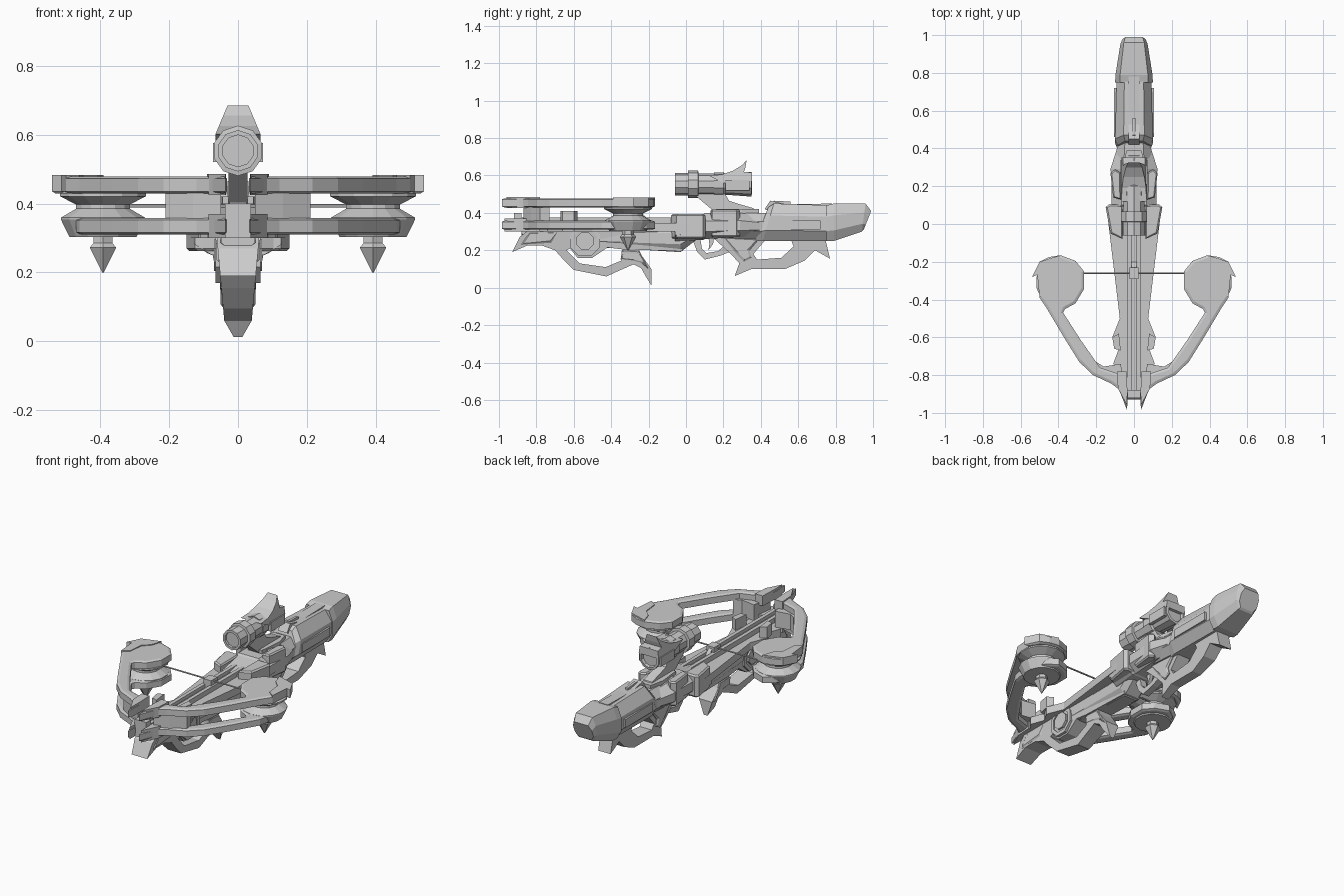
import bpy, bmesh, math
from mathutils import Vector

GREY = bpy.data.materials.new("matte grey")
GREY.diffuse_color = (0.6, 0.6, 0.6, 1)


def finish(name, bm, mirror=False):
    bmesh.ops.recalc_face_normals(bm, faces=bm.faces[:])
    me = bpy.data.meshes.new(name)
    bm.to_mesh(me)
    bm.free()
    me.materials.append(GREY)
    ob = bpy.data.objects.new(name, me)
    bpy.context.collection.objects.link(ob)
    if mirror:
        ob.modifiers.new("mirror", 'MIRROR')
    return ob


def bridge(bm, rings, closed=False):
    """Skin a list of equal vertex rings and cap the ends."""
    n = len(rings[0])
    pairs = list(zip(rings, rings[1:]))
    if closed:
        pairs.append((rings[-1], rings[0]))
    for a, b in pairs:
        for i in range(n):
            bm.faces.new((a[i], a[(i + 1) % n], b[(i + 1) % n], b[i]))
    if not closed:
        return [bm.faces.new(rings[0][::-1]), bm.faces.new(rings[-1])]


def loft(name, sections, top=0.55, bot=0.6):
    """Eight-sided hull along y: (y, z_low, z_high, half_width, y shift of the underside)."""
    bm = bmesh.new()
    rings = []
    for s in sections:
        y, lo, hi, w = s[:4]
        shift = s[4] if len(s) > 4 else 0
        h = hi - lo
        prof = [(bot, 0), (1, .28), (1, .68), (top, 1), (-top, 1), (-1, .68), (-1, .28), (-bot, 0)]
        rings.append([bm.verts.new((w * a, y + shift * (1 - t), lo + h * t)) for a, t in prof])
    bridge(bm, rings)
    return finish(name, bm)


def side_plate(name, pts, half, x=0.0, rim=0.0, depth=0.006):
    """Side outline (y, z) given thickness; half may be a function of z."""
    f = half if callable(half) else (lambda z: half)
    bm = bmesh.new()
    rings = [[bm.verts.new((x + s * f(z), y, z)) for y, z in pts] for s in (-1, 1)]
    caps = bridge(bm, rings)
    bmesh.ops.recalc_face_normals(bm, faces=bm.faces[:])
    if rim:
        for c in caps:
            bmesh.ops.inset_region(bm, faces=[c], thickness=rim, depth=depth)
    return finish(name, bm, mirror=x != 0)


def plan_plate(name, pts, lo, hi, rim=0.0, depth=0.008):
    """Plan outline (x, y) raised from lo to hi, mirrored left and right."""
    bm = bmesh.new()
    rings = [[bm.verts.new((x, y, z)) for x, y in pts] for z in (lo, hi)]
    caps = bridge(bm, rings)
    bmesh.ops.recalc_face_normals(bm, faces=bm.faces[:])
    if rim:
        for c in caps:
            bmesh.ops.inset_region(bm, faces=[c], thickness=rim, depth=depth)
    return finish(name, bm, True)


def lathe(name, prof, centre, axis, n, mirror=False, closed=False):
    """Turn (radius, offset) pairs about the given axis."""
    bm = bmesh.new()
    rings = []
    for r, d in prof:
        ring = []
        for i in range(n):
            a = 2 * math.pi * (i + .5) / n
            u, v = r * math.cos(a), r * math.sin(a)
            p = {'X': (d, u, v), 'Y': (u, d, v), 'Z': (u, v, d)}[axis]
            ring.append(bm.verts.new(Vector(centre) + Vector(p)))
        rings.append(ring)
    bridge(bm, rings, closed)
    return finish(name, bm, mirror)


def box(name, x, y, z, mirror=False):
    pts = [(y[0], z[0]), (y[1], z[0]), (y[1], z[1]), (y[0], z[1])]
    ob = side_plate(name, pts, (x[1] - x[0]) / 2, (x[0] + x[1]) / 2)
    return ob


# Shoulder stock, butt cap and neck
loft("stock", [(.44, .25, .43, .085, -.07), (.47, .25, .45, .10, -.06), (.78, .25, .44, .092)])
loft("butt_cap", [(.75, .25, .44, .10, 0), (.79, .25, .45, .098, 0), (.96, .30, .45, .072, -.02),
                  (.99, .31, .41, .062, -.04)], .75, .7)
loft("neck", [(.20, .27, .41, .095), (.30, .26, .40, .10), (.46, .26, .40, .085)])
side_plate("stock_ridge", [(.42, .42), (.45, .465), (.54, .445), (.78, .45), (.78, .40), (.46, .40)], .03)
side_plate("stock_spine", [(.46, .44), (.56, .44), (.56, .46), (.47, .465)], .008)
box("stock_side_panel", (.08, .105), (.46, .72), (.31, .36))

# Receiver with its widening side armour
loft("receiver", [(-.06, .25, .36, .125), (.09, .255, .39, .145), (.10, .26, .40, .12),
                  (.26, .27, .40, .12), (.29, .27, .40, .125), (.40, .28, .38, .09)])
plan_plate("receiver_wing", [(.06, -.08), (.125, -.05), (.15, .09), (.13, .105), (.06, .10)], .27, .385, .01)
plan_plate("rear_wing", [(.07, .13), (.11, .14), (.125, .27), (.10, .29), (.07, .27)], .28, .41, .008)

# Long tapering fore body with flared nose
plan_plate("fore_body", [(0, -.90), (.055, -.90), (.065, -.80), (.11, -.74), (.08, -.66), (.115, -.60),
                         (.075, -.50), (.14, .04), (0, .04)], .30, .345)
loft("under_body", [(-.88, .27, .33, .05), (-.60, .22, .33, .055), (-.35, .21, .33, .06),
                    (-.03, .19, .34, .07), (.06, .26, .34, .08)])
box("bolt_rail", (.014, .036), (-.92, .12), (.34, .375))
box("groove_floor", (-.02, .02), (-.90, .12), (.33, .355))
box("nose_block", (-.038, .038), (-.92, -.88), (.30, .40))
box("string_latch", (-.025, .025), (-.29, -.23), (.35, .405))
side_plate("latch_point", [(-.24, .36), (-.20, .36), (-.24, .405)], .012)
box("body_strip", (.06, .085), (-.40, -.06), (.30, .335))

# Fore grip: sweeping guard with a hooked spur
grip_width = lambda z: .004 + min(z, .05) * .7 + max(z - .05, 0) * .09
side_plate("fore_grip", [(-.93, .19), (-.89, .27), (-.84, .31), (-.25, .32), (.0, .30), (-.02, .195),
                         (-.34, .205), (-.42, .215), (-.50, .16), (-.58, .16), (-.62, .21), (-.64, .20),
                         (-.57, .13), (-.43, .11), (-.345, .145), (-.345, .195), (-.25, .19),
                         (-.185, .10), (-.185, .012), (-.215, .06), (-.24, .105), (-.28, .125),
                         (-.36, .09), (-.425, .06), (-.60, .095), (-.66, .155), (-.70, .20),
                         (-.77, .225), (-.85, .225)], grip_width)
side_plate("spur_cheek", [(-.35, .15), (-.34, .205), (-.25, .20), (-.20, .10), (-.235, .13), (-.28, .14)],
           .045, rim=.01)
side_plate("nose_cheek", [(-.88, .23), (-.84, .30), (-.68, .30), (-.72, .24)], .056, rim=.012)

# Eight-sided hub set into the fore body
lathe("hub_ring", [(.088, -.066), (.088, .066), (.066, .066), (.066, -.066)], (0, -.54, .25), 'X', 8, closed=True)
lathe("hub_core", [(.05, -.07), (.05, .07)], (0, -.54, .25), 'X', 8)
lathe("hub_back", [(.07, -.058), (.07, .058)], (0, -.54, .25), 'X', 8)

# Rear grip, trigger guard and trigger
side_plate("rear_grip", [(.13, .28), (.18, .235), (.245, .175), (.285, .13), (.26, .062), (.35, .10),
                         (.53, .10), (.635, .145), (.69, .20), (.77, .155), (.745, .26), (.56, .26),
                         (.575, .22), (.51, .16), (.38, .15), (.36, .18), (.42, .25), (.40, .29)],
           lambda z: .022 + min(max(z - .06, 0), .1) * .2)
side_plate("grip_cheek", [(.20, .27), (.27, .18), (.31, .14), (.35, .16), (.34, .20), (.39, .26)], .046, rim=.012)
side_plate("trigger_guard", [(.03, .27), (.06, .19), (.10, .15), (.18, .17), (.23, .19), (.20, .22),
                             (.17, .195), (.11, .185), (.085, .21), (.075, .27)], .02)
side_plate("trigger", [(.12, .27), (.15, .27), (.145, .235), (.12, .20), (.125, .235)], .01)

# Twin-layer limbs
root = [(.037, -.985), (.08, -.875), (.12, -.845), (.217, -.80), (.29, -.73), (.365, -.61), (.46, -.45),
        (.50, -.39)]
ending = [(.50, -.20), (.45, -.175), (.39, -.165), (.31, -.195), (.265, -.25), (.265, -.345), (.31, -.42),
          (.365, -.45), (.375, -.47), (.285, -.61), (.18, -.76), (.09, -.79), (.045, -.80), (.032, -.90)]
plan_plate("upper_limb", root + [(.512, -.27), (.54, -.28)] + ending, .435, .472, .014, .006)
lower_end = [(.47, -.25), (.45, -.21)] + ending[2:]
plan_plate("lower_limb", root[:-1] + [(.47, -.40)] + lower_end, .316, .352, .014, .006)
plan_plate("limb_claw", [(.50, -.39), (.512, -.27), (.54, -.28), (.50, -.20), (.39, -.165), (.41, -.23),
                         (.45, -.27), (.46, -.36)], .46, .483)
plan_plate("limb_spacer", [(.05, -.87), (.13, -.83), (.21, -.78), (.20, -.73), (.16, -.755), (.07, -.74)],
           .345, .44)
plan_plate("limb_stub", [(.07, -.67), (.105, -.66), (.115, -.60), (.08, -.58)], .34, .41)
plan_plate("limb_root", [(.037, -.96), (.085, -.87), (.09, -.78), (.04, -.78), (.035, -.88)], .425, .486)
plan_plate("limb_root_low", [(.037, -.97), (.085, -.87), (.09, -.78), (.04, -.78), (.035, -.88)], .30, .37)

# Cam wheels, hanging spikes and bow string
lathe("cam_wheel", [(.10, -.09), (.125, -.04), (.125, -.034), (.08, -.008), (.08, .004), (.128, .028),
                    (.128, .036), (.10, .05)], (.392, -.31, .393), 'Z', 14, True)
lathe("spike", [(.032, .32), (.032, .285), (.044, .272), (.003, .20)], (.392, -.31, 0), 'Z', 6, True)
lathe("bow_string", [(.005, -.33), (.005, .33)], (0, -.26, .393), 'X', 6)

# Scope: stepped tube, recessed lens, rear shroud with tall fin
lathe("scope_tube", [(.046, -.045), (.046, -.06), (.060, -.06), (.060, .01), (.073, .012), (.073, .065),
                     (.058, .067), (.058, .15), (.064, .15), (.064, .20), (.056, .21), (.066, .35),
                     (.052, .352), (.048, .335)], (0, 0, .553), 'Y', 10)
side_plate("scope_fin", [(.12, .60), (.19, .605), (.25, .625), (.30, .655), (.325, .684), (.318, .645),
                         (.31, .62), (.352, .615), (.352, .57), (.20, .56)],
           lambda z: .066 - max(z - .60, 0) * .42)
box("scope_rail", (.052, .072), (.21, .34), (.52, .575))
side_plate("scope_mount", [(.04, .50), (.10, .45), (.16, .40), (.38, .39), (.36, .425), (.29, .445),
                           (.23, .465), (.21, .50)], .028)
plan_plate("mount_base", [(0, .16), (.045, .16), (.06, .30), (.04, .39), (0, .39)], .38, .42)
